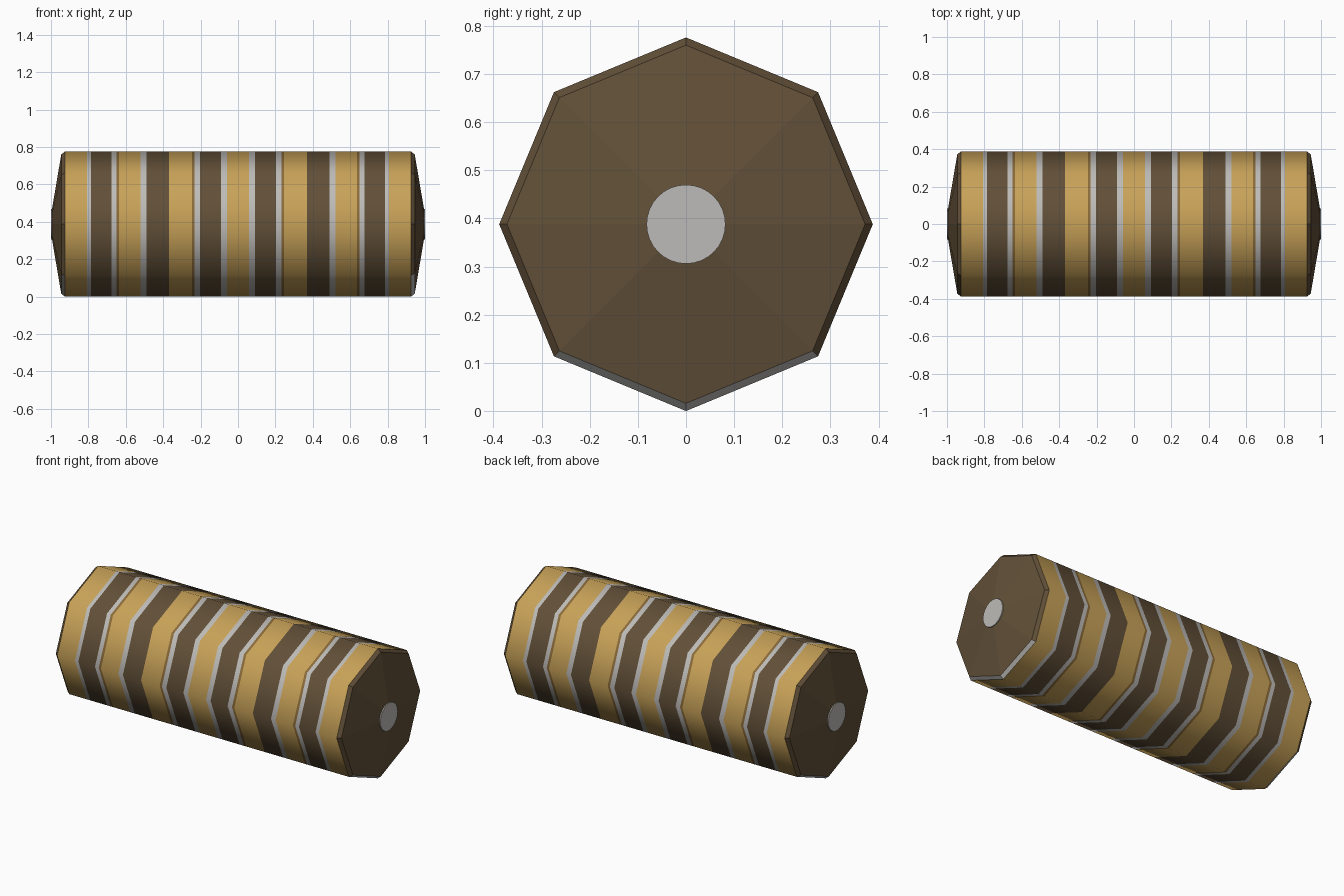
import bpy, bmesh, math

if "Cube" in bpy.data.objects:
    bpy.data.objects.remove(bpy.data.objects["Cube"])

R, CZ, SIDES = 0.388, 0.388, 8


def material(name, rgb):
    m = bpy.data.materials.new(name)
    m.diffuse_color = (*rgb, 1)
    m.use_nodes = True
    m.node_tree.nodes["Principled BSDF"].inputs["Base Color"].default_value = m.diffuse_color
    return m


MATS = [material("gold", (0.578, 0.361, 0.098)),
        material("dark brown", (0.122, 0.08, 0.04)),
        material("pale grey", (0.51, 0.50, 0.48)),
        material("mid brown", (0.262, 0.15, 0.042))]
GOLD, DARK, GREY, MID = range(4)


def ring(bm, x, r, n=SIDES):
    return [bm.verts.new((x, r * math.cos(2 * math.pi * i / n),
                          CZ + r * math.sin(2 * math.pi * i / n))) for i in range(n)]


def bridge(bm, a, b, mat, smooth=False):
    faces = []
    for i in range(len(a)):
        j = (i + 1) % len(a)
        f = bm.faces.new((a[i], a[j], b[j], b[i]))
        f.material_index, f.smooth = mat, smooth
        faces.append(f)
    return faces


def finish(bm, name):
    bmesh.ops.recalc_face_normals(bm, faces=bm.faces)
    me = bpy.data.meshes.new(name)
    bm.to_mesh(me)
    bm.free()
    for m in MATS:
        me.materials.append(m)
    ob = bpy.data.objects.new(name, me)
    bpy.context.collection.objects.link(ob)


# Band layout from the middle outwards: (outer x, colour)
HALF = [(0.06, GOLD), (0.09, GREY), (0.203, DARK), (0.232, GREY), (0.247, MID),
        (0.37, GOLD), (0.49, DARK), (0.52, GREY), (0.635, GOLD), (0.65, MID),
        (0.675, GREY), (0.785, DARK), (0.807, GREY), (0.925, GOLD)]

# Striped octagonal body
bm = bmesh.new()
for s in (-1, 1):
    prev = ring(bm, 0, R)
    for x, col in HALF:
        cur = ring(bm, s * x, R)
        bridge(bm, prev, cur, col, True)
        prev = cur
bmesh.ops.remove_doubles(bm, verts=bm.verts, dist=1e-5)
bm.verts.ensure_lookup_table()
# close the ends so the body is solid
bmesh.ops.holes_fill(bm, edges=[e for e in bm.edges if e.is_boundary], sides=0)
for f in bm.faces:
    if len(f.verts) == SIDES:
        f.smooth, f.material_index = False, GREY
finish(bm, "striped_body")

# Shallow cone ends with a pale rim underneath and a pale round centre
for s, name in ((-1, "left_end"), (1, "right_end")):
    bm = bmesh.new()
    base = ring(bm, s * 0.925, R)
    rim = ring(bm, s * 0.945, 0.372)
    for f in bridge(bm, base, rim, DARK):
        if f.calc_center_median().z < 0.15:
            f.material_index = GREY
    tip = ring(bm, s * 0.998, 0.06)
    bridge(bm, rim, tip, DARK)
    bm.faces.new(tip).material_index = DARK
    finish(bm, name)

    bm = bmesh.new()
    inner = ring(bm, s * 0.992, 0.082, 32)
    outer = ring(bm, s * 1.0, 0.082, 32)
    bridge(bm, inner, outer, GREY)
    bm.faces.new(outer).material_index = GREY
    finish(bm, name + "_centre")
